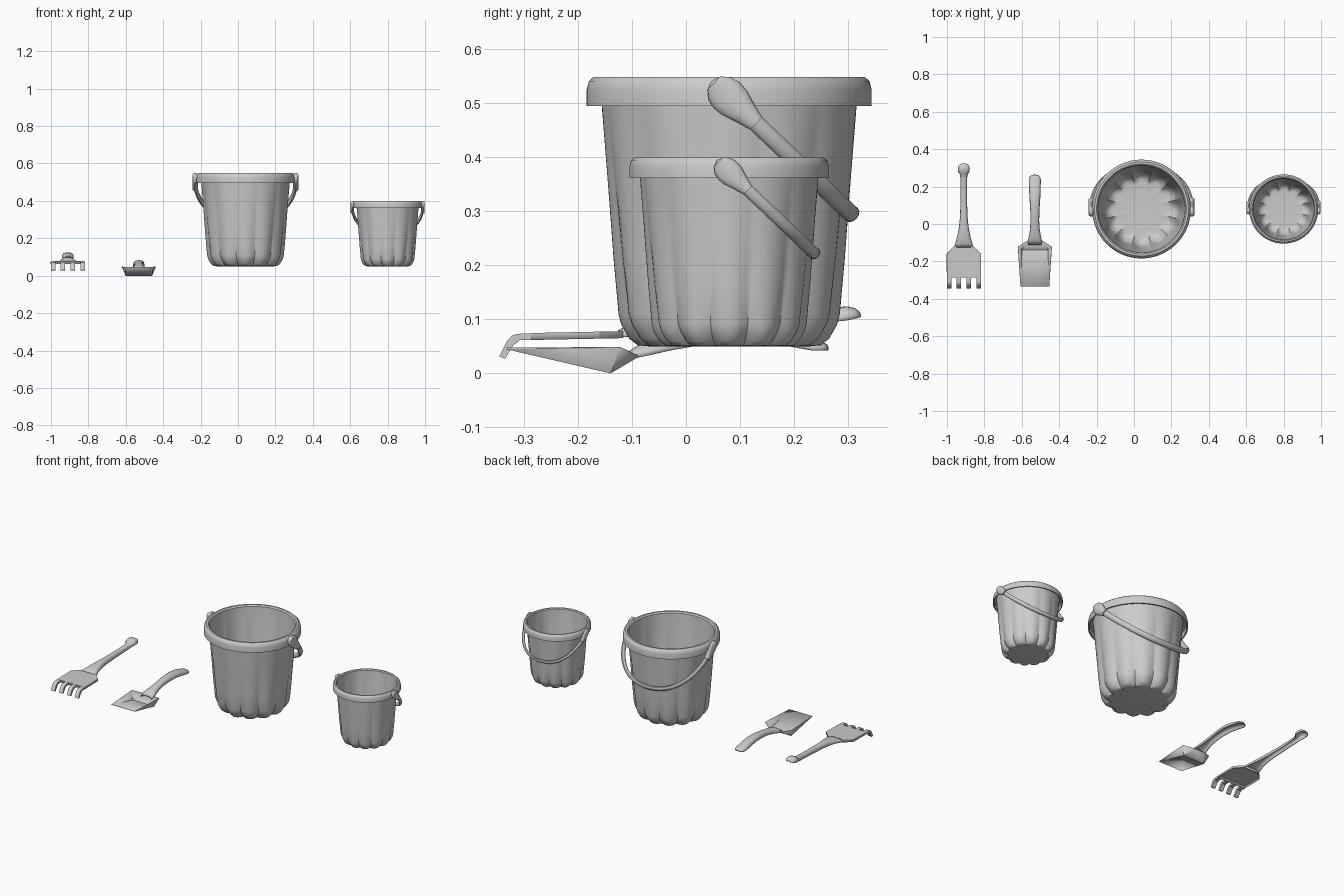
import bpy, bmesh, math
from mathutils import Vector

if "Cube" in bpy.data.objects:
    bpy.data.objects.remove(bpy.data.objects["Cube"])


def make(name, verts, faces, angle=40, thick=0):
    """Mesh object from points and faces, optionally given wall thickness."""
    me = bpy.data.meshes.new(name)
    me.from_pydata(verts, [], faces)
    bm = bmesh.new()
    bm.from_mesh(me)
    bmesh.ops.remove_doubles(bm, verts=bm.verts, dist=1e-5)
    bmesh.ops.recalc_face_normals(bm, faces=bm.faces)
    bm.to_mesh(me)
    bm.free()
    ob = bpy.data.objects.new(name, me)
    bpy.context.collection.objects.link(ob)
    bpy.ops.object.select_all(action='DESELECT')
    ob.select_set(True)
    bpy.context.view_layer.objects.active = ob
    bpy.ops.object.shade_smooth_by_angle(angle=math.radians(angle))
    if thick:
        m = ob.modifiers.new("wall", 'SOLIDIFY')
        m.thickness, m.offset = thick, 0
    return ob


def loft(name, rows, closed=False, caps=False, **kw):
    """Skin a list of equally long point rows."""
    n = len(rows[0])
    faces = [(i * n + j, i * n + (j + 1) % n, (i + 1) * n + (j + 1) % n, (i + 1) * n + j)
             for i in range(len(rows) - 1) for j in range(n if closed else n - 1)]
    if caps:
        faces += [tuple(range(n)), tuple(range((len(rows) - 1) * n, len(rows) * n))]
    return make(name, [p for r in rows for p in r], faces, **kw)


def arch(cx, y, w, top, d, n=12):
    """Rounded arch section, open below."""
    row = []
    for i in range(n + 1):
        c, s = math.cos(math.pi * i / n), math.sin(math.pi * i / n)
        row.append((cx + math.copysign(abs(c) ** 0.7 * w, c), y, top - d + d * abs(s) ** 0.7))
    return row


def bucket(prefix, cx, cy, k):
    def place(x, y, z):
        return (cx + x * k, cy + y * k, 0.05 + z * k)

    # fluted body and folded rim: radius, height, flute depth
    prof = [(0.0, 0, 0), (0.15, 0, .024), (0.170, .002, .026), (0.185, .014, .024), (0.200, .04, .018),
            (0.205, .06, .014), (0.214, .16, .010), (0.226, .32, .005), (0.236, .445, .002), (0.238, .475, 0),
            (0.254, .475, 0), (0.257, .445, 0), (0.264, .445, 0), (0.264, .475, 0), (0.260, .491, 0),
            (0.251, .499, 0), (0.240, .499, 0), (0.233, .492, 0), (0.231, .445, .002), (0.221, .32, .005),
            (0.209, .16, .010), (0.200, .06, .014), (0.192, .035, .018), (0.177, .016, .024),
            (0.165, .008, .026), (0.145, .006, .024), (0.0, .006, 0)]
    seg = 144
    rows = []
    for r, z, a in prof:
        row = []
        for j in range(seg):
            t = 2 * math.pi * j / seg
            rr = r - a * (1 - abs(math.cos(6 * t)))
            row.append(place(rr * math.cos(t), rr * math.sin(t), z))
        rows.append(row)
    loft(prefix + "_bucket", rows, closed=True, angle=35)

    # swinging bail, tilted down behind the bucket
    d = Vector((0, .725, -.69))
    up = Vector((0, .69, .725))
    pivot = Vector((0, -.008, .468))
    rows = []
    for i in range(49):
        t = math.pi * i / 48
        c, s = math.cos(t), math.sin(t)
        p = pivot + Vector((.270 * math.copysign(abs(c) ** .9, c), 0, 0)) + d * (.325 * s ** .9 if s > 1e-6 else 0)
        side = (Vector((c / .27, 0, 0)) + d * (s / .325)).normalized()
        rows.append([place(*(p + side * (.011 * math.cos(a)) + up * (.016 * math.sin(a))))
                     for a in [2 * math.pi * q / 12 for q in range(12)]])
    loft(prefix + "_bail", rows, closed=True, caps=True)

    # teardrop ends of the bail: distance along the arm, half width
    for sx, tag in ((-1, "left"), (1, "right")):
        rows = []
        for s, w in ((-.034, .001), (-.028, .017), (-.014, .029), (.004, .034), (.025, .032), (.05, .024), (.08, .016)):
            p = pivot + d * s + Vector((sx * .269, 0, 0))
            rows.append([place(*(p + Vector((min(w, .014) * math.cos(a), 0, 0)) + up * (w * math.sin(a))))
                         for a in [2 * math.pi * q / 16 for q in range(16)]])
        loft(prefix + "_bail_end_" + tag, rows, closed=True, caps=True)


bucket("large", 0.04, 0.08, 1.0)
bucket("small", 0.80, 0.08, 0.7)

# rake handle: y, half width, top height, depth
RX = -0.91
rake = [(-.125, .050, .078, .012), (-.105, .044, .088, .020), (-.07, .034, .095, .022), (-.02, .024, .100, .024),
        (.04, .018, .101, .024), (.14, .015, .102, .022), (.245, .016, .105, .020), (.268, .020, .112, .022),
        (.278, .029, .120, .024), (.298, .030, .122, .024), (.312, .026, .119, .018), (.320, .017, .113, .010),
        (.322, .004, .108, .004)]
loft("rake_handle", [arch(RX, *s) for s in rake], thick=.004)

# rake head: flat plate with turned-down edges, open below
half = [(.050, -.118), (.090, -.160), (.090, -.285)]
outline = [(RX + x, y) for x, y in half] + [(RX - x, y) for x, y in reversed(half)]
top = [(x, y, .077 + (y + .118) * .02) for x, y in outline]
low = [(x, y, z - .012) for x, y, z in top]
make("rake_head", top + low, [tuple(range(6))] + [(i, (i + 1) % 6, (i + 1) % 6 + 6, i + 6) for i in range(6)],
     thick=.003)

# rake tines bending downwards
path = [(-.280, .074, .062), (-.312, .073, .061), (-.322, .070, .058), (-.331, .061, .052), (-.346, .031, .027)]
for i in range(4):
    x = RX + (i - 1.5) * .0525
    rows = []
    for y, zt, zb in path:
        yb = y + (.011 if y < -.315 else 0)
        rows.append([(x - .012, y, zt), (x + .012, y, zt), (x + .012, yb, zb), (x - .012, yb, zb)])
    loft(f"rake_tine_{i + 1}", rows, closed=True, caps=True)

# shovel scoop: front lip, rear floor, rim corners, shoulders
SX = -0.53
half = [(.077, -.333, .046), (.070, -.140, .001), (.090, -.122, .048), (.036, -.088, .032)]
pts = [(SX - x, y, z) for x, y, z in half] + [(SX + x, y, z) for x, y, z in half]
make("shovel_scoop", pts, [(0, 4, 5, 1), (0, 1, 2), (4, 6, 5), (1, 5, 7, 3), (1, 3, 2), (5, 6, 7)],
     angle=20, thick=.003)

# shovel handle, arched and open below
shovel = [(-.112, .034, .034, .012), (-.09, .036, .049, .020), (-.065, .030, .056, .022), (-.03, .024, .064, .022),
          (.02, .021, .074, .023), (.08, .023, .081, .024), (.14, .027, .081, .024), (.19, .029, .073, .023),
          (.235, .030, .060, .018), (.252, .026, .056, .014), (.260, .016, .052, .010), (.262, .004, .048, .006)]
loft("shovel_handle", [arch(SX, *s) for s in shovel], thick=.004)
